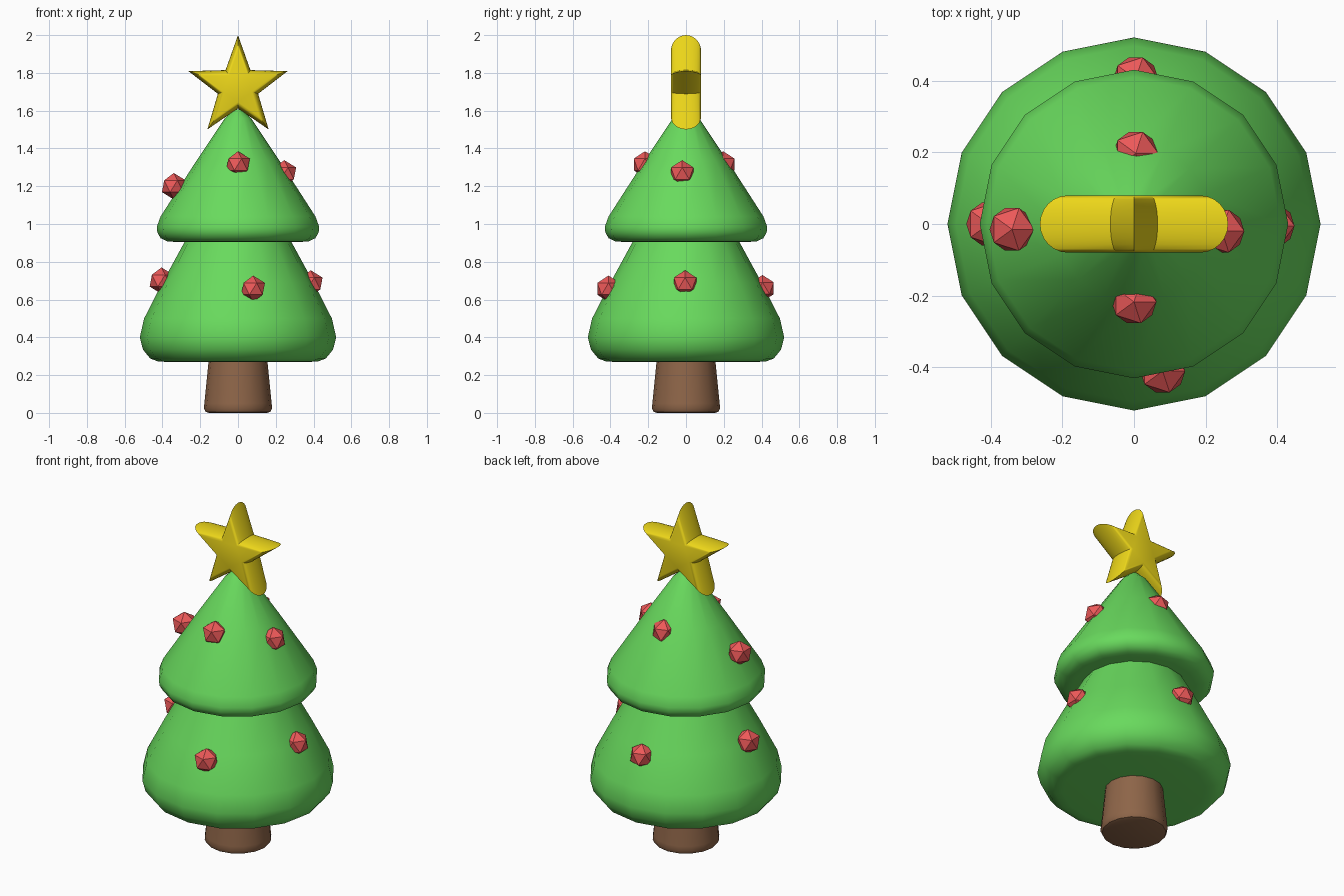
import bpy, bmesh, math

if "Cube" in bpy.data.objects:
    bpy.data.objects.remove(bpy.data.objects["Cube"])


def material(name, rgb):
    m = bpy.data.materials.new(name)
    m.diffuse_color = (*rgb, 1)
    m.use_nodes = True
    m.node_tree.nodes["Principled BSDF"].inputs["Base Color"].default_value = m.diffuse_color
    return m


GREEN = material("green", (0.14, 0.70, 0.11))
RED = material("red", (0.85, 0.10, 0.10))
GOLD = material("gold", (0.85, 0.68, 0.01))
BROWN = material("brown", (0.27, 0.13, 0.065))


def finish(name, bm, mat, smooth=True):
    bmesh.ops.recalc_face_normals(bm, faces=bm.faces)
    mesh = bpy.data.meshes.new(name)
    bm.to_mesh(mesh)
    bm.free()
    mesh.materials.append(mat)
    ob = bpy.data.objects.new(name, mesh)
    bpy.context.collection.objects.link(ob)
    if smooth:
        bpy.ops.object.select_all(action='DESELECT')
        ob.select_set(True)
        bpy.context.view_layer.objects.active = ob
        bpy.ops.object.shade_smooth_by_angle(angle=math.radians(42))
    return ob


def skin(bm, rings):
    """Bridge successive closed rings of points and cap both ends."""
    loops = [[bm.verts.new(p) for p in ring] for ring in rings]
    n = len(loops[0])
    for a, b in zip(loops, loops[1:]):
        for i in range(n):
            j = (i + 1) % n
            bm.faces.new((a[i], a[j], b[j], b[i]))
    bm.faces.new(loops[0][::-1])
    bm.faces.new(loops[-1])


def lathe(name, profile, mat, sides=16):
    bm = bmesh.new()
    angles = [2 * math.pi * i / sides for i in range(sides)]
    skin(bm, [[(r * math.cos(a), r * math.sin(a), z) for a in angles]
              for r, z in profile])
    return finish(name, bm, mat)


# Trunk
lathe("trunk", [(0.155, 0), (0.172, 0.006), (0.181, 0.025), (0.178, 0.05),
                (0.153, 0.30)], BROWN)

# Foliage tiers
lathe("lower_foliage", [(0.38, 0.27), (0.425, 0.273), (0.465, 0.288),
                        (0.503, 0.335), (0.52, 0.40), (0.497, 0.50),
                        (0.40, 0.69), (0.28, 0.91), (0.26, 0.95)], GREEN)
lathe("upper_foliage", [(0.33, 0.905), (0.375, 0.908), (0.41, 0.925),
                        (0.427, 0.955), (0.43, 0.985), (0.41, 1.04),
                        (0.22, 1.335), (0.07, 1.56), (0.02, 1.605)], GREEN)

# Star: five-pointed outline with a rounded thickness
R_TIP, R_NOTCH, CENTRE_Z, HALF = 0.276, 0.112, 1.724, 0.08
rings = []
STEPS = 12
for k in range(STEPS + 1):
    t = math.pi * (k / STEPS - 0.5)
    s = 1 - 0.30 * (1 - math.cos(t))
    ring = []
    for i in range(10):
        r = s * (R_NOTCH if i % 2 else R_TIP)
        a = math.pi * i / 5
        ring.append((r * math.sin(a), HALF * math.sin(t), CENTRE_Z + r * math.cos(a)))
    rings.append(ring)
bm = bmesh.new()
skin(bm, rings)
finish("star", bm, GOLD)

# Faceted baubles
for i, pos in enumerate([
        (-0.34, -0.015, 1.20), (0.245, -0.02, 1.268),
        (0, -0.217, 1.315), (0.005, 0.197, 1.315),
        (-0.405, 0, 0.70), (0.385, -0.005, 0.685),
        (0.08, -0.41, 0.657), (0.005, 0.405, 0.66)]):
    bm = bmesh.new()
    bmesh.ops.create_icosphere(bm, subdivisions=1, radius=0.07)
    bmesh.ops.translate(bm, verts=bm.verts, vec=pos)
    finish(f"bauble_{i + 1}", bm, RED, smooth=False)
